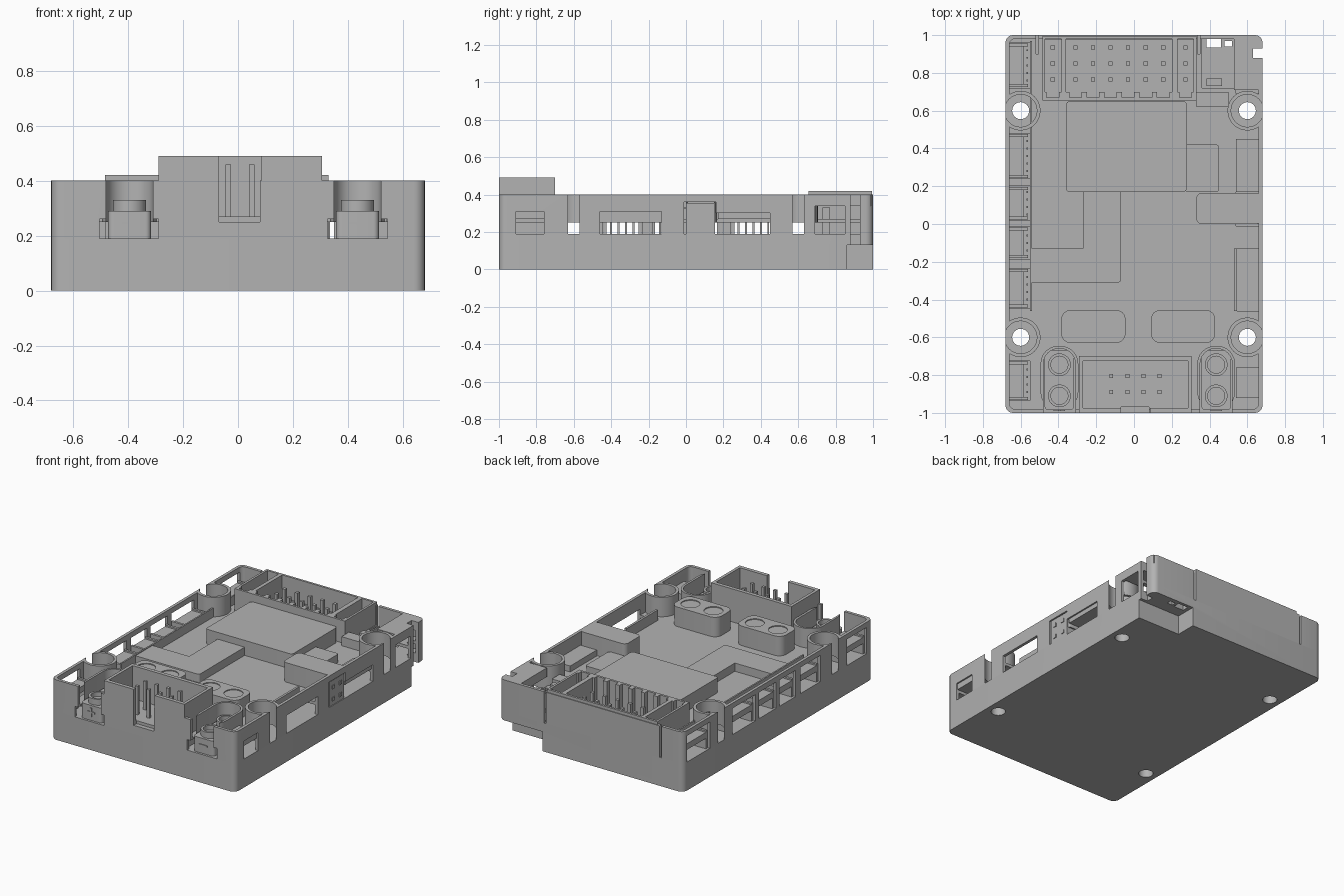
import bpy, bmesh, math

if "Cube" in bpy.data.objects:
    bpy.data.objects.remove(bpy.data.objects["Cube"])

grey = bpy.data.materials.new("housing_grey")
grey.use_nodes = True
grey.diffuse_color = (0.45, 0.45, 0.45, 1)
grey.node_tree.nodes["Principled BSDF"].inputs["Base Color"].default_value = grey.diffuse_color

# Main levels and outline
HALF_X, HALF_Y = 0.68, 1.0
DECK, CEIL, FLOOR, TOP = 0.19, 0.25, 0.27, 0.40
THROUGH = 0.6
parts = []


def prism(name, outline, z0, z1):
    """Extruded closed outline."""
    bm = bmesh.new()
    face = bm.faces.new([bm.verts.new((x, y, z0)) for x, y in outline])
    moved = bmesh.ops.extrude_face_region(bm, geom=[face])["geom"]
    for v in moved:
        if isinstance(v, bmesh.types.BMVert):
            v.co.z = z1
    bmesh.ops.recalc_face_normals(bm, faces=bm.faces)
    mesh = bpy.data.meshes.new(name)
    bm.to_mesh(mesh)
    bm.free()
    mesh.materials.append(grey)
    obj = bpy.data.objects.new(name, mesh)
    bpy.context.collection.objects.link(obj)
    parts.append(obj)
    return obj


def slab(name, x0, x1, y0, y1, z0, z1, radius=0):
    """Box, optionally with rounded vertical corners."""
    if not radius:
        return prism(name, [(x0, y0), (x1, y0), (x1, y1), (x0, y1)], z0, z1)
    outline = []
    centres = [(x1 - radius, y1 - radius), (x0 + radius, y1 - radius),
               (x0 + radius, y0 + radius), (x1 - radius, y0 + radius)]
    for quarter, (cx, cy) in enumerate(centres):
        for step in range(7):
            a = (quarter + step / 6) * math.pi / 2
            outline.append((cx + radius * math.cos(a), cy + radius * math.sin(a)))
    return prism(name, outline, z0, z1)


def tube(name, x, y, radius, z0, z1):
    ring = [(x + radius * math.cos(i * math.pi / 16), y + radius * math.sin(i * math.pi / 16))
            for i in range(32)]
    return prism(name, ring, z0, z1)


def carve(target, cutters):
    """Subtract all cutters from the target, then discard them."""
    for cutter in cutters:
        mod = target.modifiers.new("cut", "BOOLEAN")
        mod.operation, mod.solver, mod.object = "DIFFERENCE", "EXACT", cutter
    bpy.context.view_layer.update()
    graph = bpy.context.evaluated_depsgraph_get()
    mesh = bpy.data.meshes.new_from_object(target.evaluated_get(graph))
    target.modifiers.clear()
    target.data = mesh
    for cutter in cutters:
        parts.remove(cutter)
        bpy.data.objects.remove(cutter)


def cut(*bounds, radius=0):
    return slab("cutter", *bounds, radius=radius)


SCREWS = [(sx * 0.6, sy * 0.6) for sx in (-1, 1) for sy in (-1, 1)]
SIDE_PORTS = [(0.84, 0.24), (0.36, 0.24), (0.11, 0.18), (-0.1, 0.17), (-0.34, 0.21), (-0.83, 0.21)]
POWER_PORTS = {"left": 0.435, "right": -0.395}


def corner_holes():
    return [cut(0.63, 0.8, 0.88, 0.93, -1, 1), cut(0.385, 0.46, 0.935, 0.98, -1, 1),
            cut(0.48, 0.52, 0.94, 0.97, -1, 1)]


# Base with screw holes and stepped rear corner
base = slab("base", -HALF_X, HALF_X, -HALF_Y, HALF_Y, 0, DECK, radius=0.04)
carve(base, [tube("cutter", x, y, 0.045, -1, 1) for x, y in SCREWS]
      + [cut(0.36, 1, 0.86, 2, -1, 0.13)] + corner_holes())

# Upper shell: cavity above the deck, cavity below it, then the openings
shell = slab("upper_shell", -HALF_X, HALF_X, -HALF_Y, HALF_Y, DECK, TOP, radius=0.04)
cuts = [cut(-0.66, 0.66, -0.98, 0.98, FLOOR, THROUGH, radius=0.03),
        cut(-0.66, 0.66, -0.98, 0.98, 0, CEIL, radius=0.03)]
cuts += [tube("cutter", x, y, 0.086, 0, THROUGH) for x, y in SCREWS]
for y, width in SIDE_PORTS:
    cuts.append(cut(-1, -0.55, y - width / 2, y + width / 2, 0, 0.365))
for y0, y1, height in [(-0.91, -0.76, 0.31), (-0.46, -0.13, 0.31), (-0.01, 0.16, 0.36),
                       (0.16, 0.45, 0.30), (0.69, 0.85, 0.34)]:
    cuts.append(cut(0.54, 1, y0, y1, 0, height))
for x in POWER_PORTS.values():
    cuts.append(cut(x - 0.085, x + 0.085, -2, -0.66, 0, THROUGH, radius=0.08))
    cuts.append(cut(x - 0.11, x + 0.11, -2, -0.9, 0, 0.26))
cuts.append(cut(-0.07, 0.08, -2, -0.97, CEIL, THROUGH))
cuts.append(cut(-0.47, 0.32, 0.66, 0.975, 0, THROUGH))
cuts.append(cut(0.36, 0.53, 0.72, 0.98, 0, THROUGH))
for x in (-0.52, 0.335):
    cuts.append(cut(x, x + 0.015, 0.9, 2, 0, THROUGH))
carve(shell, cuts + corner_holes())

# Curved screw guards, open towards the outside
for x, y in SCREWS:
    guard = tube("screw_guard", x, y, 0.105, CEIL, TOP)
    outer = math.copysign(1.18, x)
    carve(guard, [tube("cutter", x, y, 0.086, 0, 1),
                  cut(outer - 0.5, outer + 0.5, -2, 2, 0, 1)])

# Raised steps in the middle of the deck
slab("centre_step", -0.36, 0.28, 0.17, 0.65, CEIL, 0.37, radius=0.02)
slab("angled_step_side", -0.27, -0.07, -0.31, 0.18, CEIL, 0.325, radius=0.015)
slab("angled_step_front", -0.55, -0.09, -0.31, -0.13, CEIL, 0.325, radius=0.015)
slab("small_step", 0.27, 0.45, 0.17, 0.42, CEIL, 0.325, radius=0.015)
slab("rear_step", 0.33, 0.5, 0.62, 0.70, CEIL, 0.33)

# Right-hand pin header block with a cut-out face
header = slab("header_block", 0.33, 0.675, 0, 0.165, CEIL, TOP, radius=0.03)
carve(header, [cut(0.6, 1, 0.01, 0.15, 0, 0.36)])
slab("header_body", 0.5, 0.675, 0.0, 0.155, DECK, 0.355)
for y in (0.04, 0.115):
    for z in (0.23, 0.31):
        slab("header_pin", 0.67, 0.68, y - 0.012, y + 0.012, z - 0.012, z + 0.012)
slab("socket_roof", 0.54, 0.67, 0.17, 0.45, 0.27, 0.31)
slab("socket_roof", 0.54, 0.67, -0.92, -0.76, 0.27, 0.32)
slab("socket_rear", 0.53, 0.545, -0.46, -0.13, CEIL, 0.34)

# Rear corner cover
cover = slab("corner_cover", 0.53, 0.67, 0.71, 0.99, 0.34, TOP)
carve(cover, [cut(0.63, 0.8, 0.88, 0.93, 0, 1)])
slab("corner_switch", 0.385, 0.465, 0.73, 0.77, DECK, 0.33)

# Small side connectors: roof, cheeks, rear wall and pins
slab("side_rail", -0.55, -0.54, -0.46, 0.97, CEIL, 0.33)
for y, width in SIDE_PORTS:
    reach = width / 2
    slab("side_connector_roof", -0.665, -0.585, y - reach + 0.02, y + reach - 0.02, 0.26, 0.30)
    for end in (-1, 1):
        edge = y + end * (reach - 0.012)
        slab("side_connector_cheek", -0.665, -0.56, edge - 0.008, edge + 0.008, DECK, 0.31)
    count = round(width / 0.05)
    for i in range(count):
        pin = y + (i - (count - 1) / 2) * 0.04
        slab("side_connector_pin", -0.57, -0.56, pin - 0.005, pin + 0.005, DECK, 0.25)

# Front power sockets with guard walls and twin barrels
for side, x in POWER_PORTS.items():
    guard = slab(side + "_power_guard", x - 0.1, x + 0.1, -0.985, -0.645, CEIL, TOP, radius=0.095)
    carve(guard, [cut(x - 0.085, x + 0.085, -2, -0.66, 0, 1, radius=0.08)])
    slab(side + "_power_body", x - 0.078, x + 0.078, -0.985, -0.67, DECK, 0.29, radius=0.02)
    for y in (-0.91, -0.745):
        barrel = tube(side + "_power_barrel", x, y, 0.06, 0.28, 0.33)
        carve(barrel, [tube("cutter", x, y, 0.045, 0.3, 1)])
    slab(side + "_polarity_bar", x - 0.03, x + 0.03, -0.99, -0.98, 0.24, 0.25)
slab("polarity_post", -0.4, -0.39, -0.99, -0.98, 0.215, 0.275)

# Inner power blocks with rounded ends
for name, x in (("right_inner", -0.215), ("left_inner", 0.26)):
    block = slab(name + "_power_block", x - 0.17, x + 0.17, -0.63, -0.455, CEIL, TOP, radius=0.05)
    carve(block, [tube("cutter", x + d, -0.54, 0.058, TOP - 0.006, 1) for d in (-0.085, 0.085)])

# Front shrouded header with key slot
shroud = slab("front_shroud", -0.29, 0.305, -HALF_Y, -0.70, DECK, 0.49)
carve(shroud, [cut(-0.27, 0.285, -0.975, -0.725, 0.25, 1),
               cut(-0.07, 0.085, -2, -0.9, 0.25, 1)])
for x in (-0.12, -0.035, 0.05, 0.135):
    for y in (-0.89, -0.805):
        slab("front_pin", x - 0.01, x + 0.01, y - 0.01, y + 0.01, 0.24, 0.46)

# Rear servo header: three bays, toothed inner wall and pin grid
bay = slab("rear_shroud", -0.485, 0.33, 0.655, 0.995, DECK, 0.42)
bays = [cut(x0, x1, 0.70, 0.98, 0.21, 1)
        for x0, x1 in ((-0.47, -0.385), (-0.36, 0.20), (0.23, 0.315))]
COLUMNS = [-0.43] + [-0.31 + i * 0.093 for i in range(6)] + [0.272]
for x in COLUMNS:
    bays.append(cut(x - 0.032, x + 0.032, 0.67, 0.75, 0.21, 1))
carve(bay, bays)
for x in COLUMNS:
    for y in (0.765, 0.85, 0.935):
        slab("rear_pin", x - 0.011, x + 0.011, y - 0.011, y + 0.011, 0.2, 0.36)

# Smooth the curved walls, keep edges crisp
bpy.ops.object.select_all(action="DESELECT")
for part in parts:
    part.select_set(True)
bpy.context.view_layer.objects.active = base
bpy.ops.object.shade_smooth_by_angle(angle=math.radians(30))
